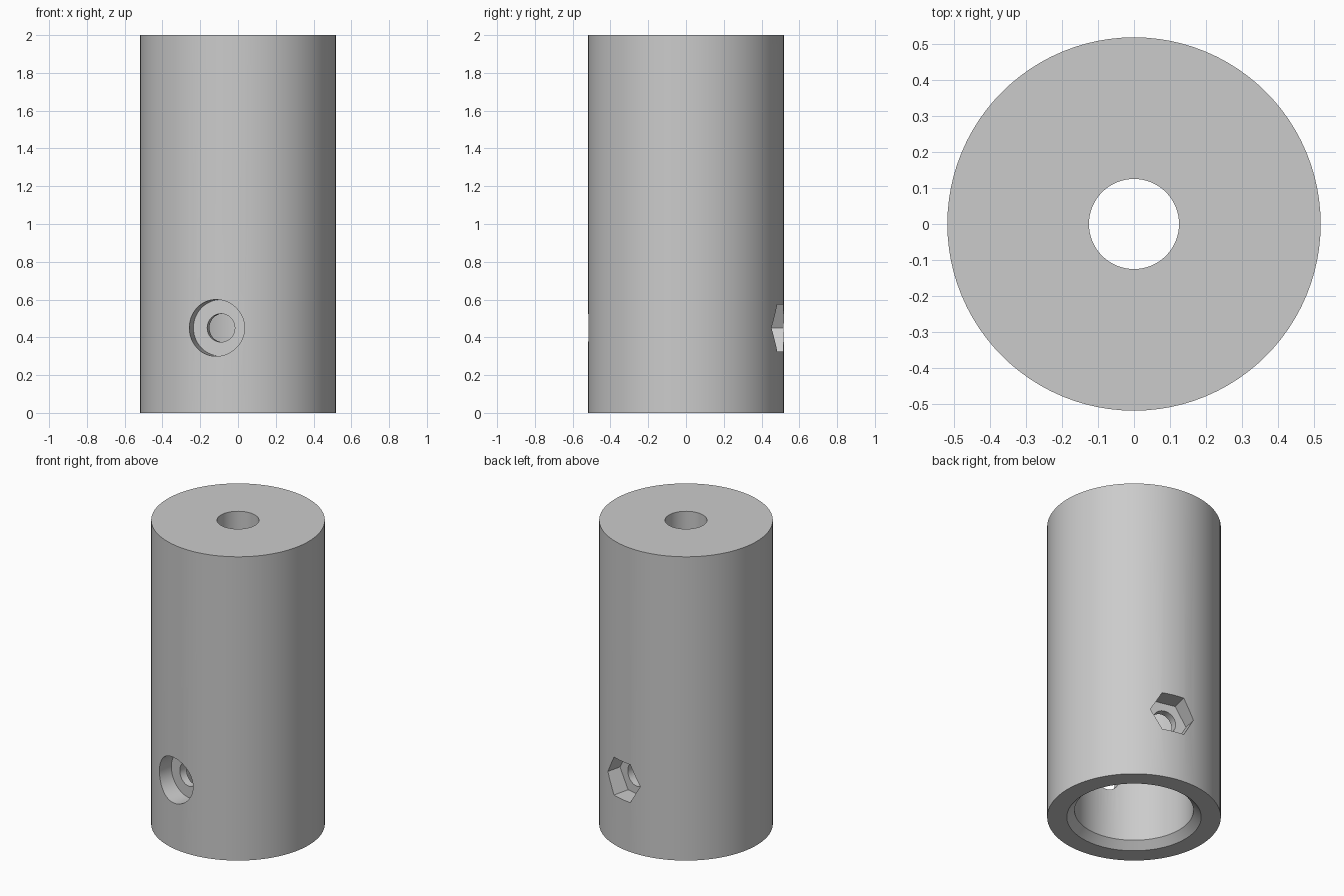
import bpy, bmesh
from math import radians, cos
from mathutils import Matrix, Vector

cube = bpy.data.objects.get("Cube")
if cube:
    bpy.data.objects.remove(cube, do_unlink=True)

SIDES = 96
TILT = radians(-13)      # bolt axis turned about z
BOLT_Z = 0.45
SEAT = 0.40              # distance of both recess floors from the axis

grey = bpy.data.materials.new("plain grey")
grey.use_nodes = True
grey.diffuse_color = (0.6, 0.6, 0.6, 1)
grey.node_tree.nodes["Principled BSDF"].inputs["Base Color"].default_value = (0.6, 0.6, 0.6, 1)


def add_object(name, bm):
    mesh = bpy.data.meshes.new(name)
    bmesh.ops.recalc_face_normals(bm, faces=bm.faces)
    bm.to_mesh(mesh)
    bm.free()
    mesh.materials.append(grey)
    obj = bpy.data.objects.new(name, mesh)
    bpy.context.collection.objects.link(obj)
    return obj


def lathe(name, profile):
    """Spin a closed (radius, height) profile around z."""
    bm = bmesh.new()
    verts = [bm.verts.new((r, 0, z)) for r, z in profile]
    edges = [bm.edges.new((v, verts[i - 1])) for i, v in enumerate(verts)]
    bmesh.ops.spin(bm, geom=verts + edges, axis=(0, 0, 1), cent=(0, 0, 0),
                   angle=radians(360), steps=SIDES, use_merge=True)
    bmesh.ops.remove_doubles(bm, verts=bm.verts, dist=0.0001)
    return add_object(name, bm)


def bolt_cutter(name, sides, radius, start, end):
    """Prism along the bolt axis, from start to end towards the front."""
    bm = bmesh.new()
    place = (Matrix.Translation((0, 0, BOLT_Z)) @ Matrix.Rotation(TILT, 4, "Z")
             @ Matrix.Rotation(radians(90), 4, "X")
             @ Matrix.Translation((0, 0, (start + end) / 2))
             @ Matrix.Rotation(radians(30), 4, "Z"))
    bmesh.ops.create_cone(bm, cap_ends=True, segments=sides, radius1=radius,
                          radius2=radius, depth=end - start, matrix=place)
    obj = add_object(name, bm)
    obj.hide_render = True
    return obj


# Sleeve: wide chamfered socket below, narrow bore above
sleeve = lathe("sleeve", [(0.518, 0), (0.518, 2), (0.125, 2), (0.125, 0.9),
                          (0.355, 0.9), (0.355, 0.046), (0.401, 0)])

# Cross bolt hole, round head recess in front, hexagonal nut recess behind
cutters = [
    bolt_cutter("bolt_hole_cutter", 48, 0.075, -0.7, 0.7),
    bolt_cutter("head_recess_cutter", 64, 0.15, SEAT, 0.7),
    bolt_cutter("nut_recess_cutter", 6, 0.125 / cos(radians(30)), -0.7, -SEAT),
]
bpy.ops.object.select_all(action="DESELECT")
bpy.context.view_layer.objects.active = sleeve
sleeve.select_set(True)
for cutter in cutters:
    mod = sleeve.modifiers.new(cutter.name, "BOOLEAN")
    mod.operation = "DIFFERENCE"
    mod.solver = "EXACT"
    mod.object = cutter
    bpy.ops.object.modifier_apply(modifier=mod.name)
    bpy.data.objects.remove(cutter, do_unlink=True)

bpy.ops.object.shade_smooth_by_angle(angle=radians(30))
